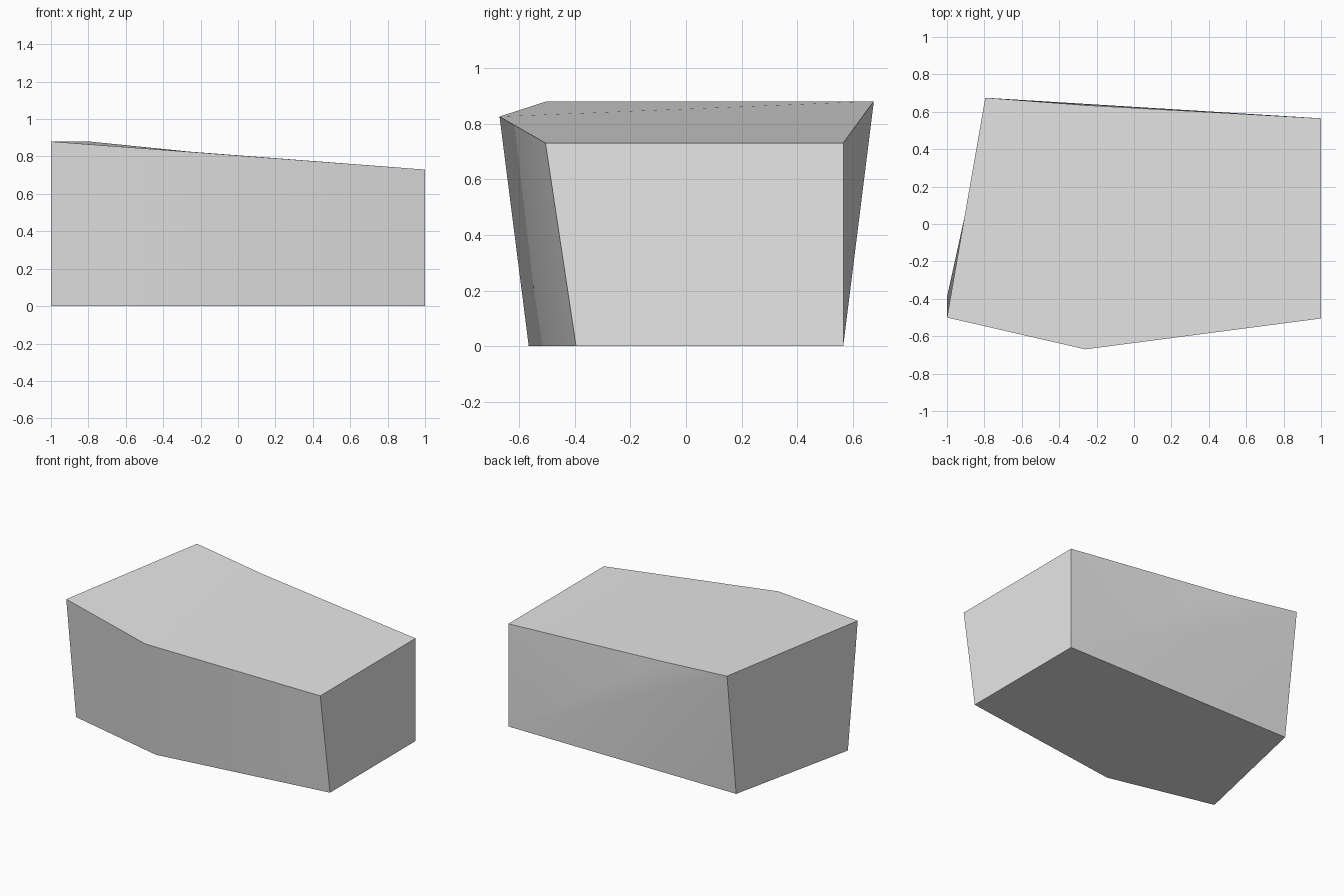
import bpy
import bmesh
import math

cube = bpy.data.objects.get("Cube")
if cube:
    bpy.data.objects.remove(cube, do_unlink=True)

# Single plain stone colour
stone = bpy.data.materials.new("light_grey_stone")
stone.use_nodes = True
colour = (0.8, 0.8, 0.8, 1)
stone.diffuse_color = colour
stone.node_tree.nodes["Principled BSDF"].inputs["Base Color"].default_value = colour

# Corner loops, counter-clockwise from the front left corner
base = [(-1, -0.39), (-0.25, -0.565), (1, -0.395), (1, 0.565), (-0.79, 0.565)]
rim = [(-1, -0.5, 0.88), (-0.26, -0.67, 0.825), (1, -0.505, 0.73),
       (1, 0.565, 0.73), (-0.26, 0.635, 0.826), (-0.795, 0.675, 0.88)]

bm = bmesh.new()
low = [bm.verts.new((x, y, 0)) for x, y in base]
top = [bm.verts.new(p) for p in rim]

# Underside, and the upper surface with a slight fold
bm.faces.new(low[::-1])
bm.faces.new((top[0], top[1], top[5]))
bm.faces.new((top[1], top[4], top[5]))
bm.faces.new(top[1:5])

# Bent front and right end
for i in range(3):
    bm.faces.new((low[i], low[i + 1], top[i + 1], top[i]))

# Back, fanned from its lower corner, and the other end
bm.faces.new((low[3], top[4], top[3]))
bm.faces.new((low[3], top[5], top[4]))
bm.faces.new((low[3], low[4], top[5]))
bm.faces.new((low[4], low[0], top[0], top[5]))
bmesh.ops.recalc_face_normals(bm, faces=bm.faces)

mesh = bpy.data.meshes.new("stone_block")
bm.to_mesh(mesh)
bm.free()
mesh.materials.append(stone)
block = bpy.data.objects.new("stone_block", mesh)
bpy.context.collection.objects.link(block)

# Smooth the shallow folds and keep the block corners crisp
bpy.ops.object.select_all(action="DESELECT")
block.select_set(True)
bpy.context.view_layer.objects.active = block
bpy.ops.object.shade_smooth_by_angle(angle=math.radians(30))
